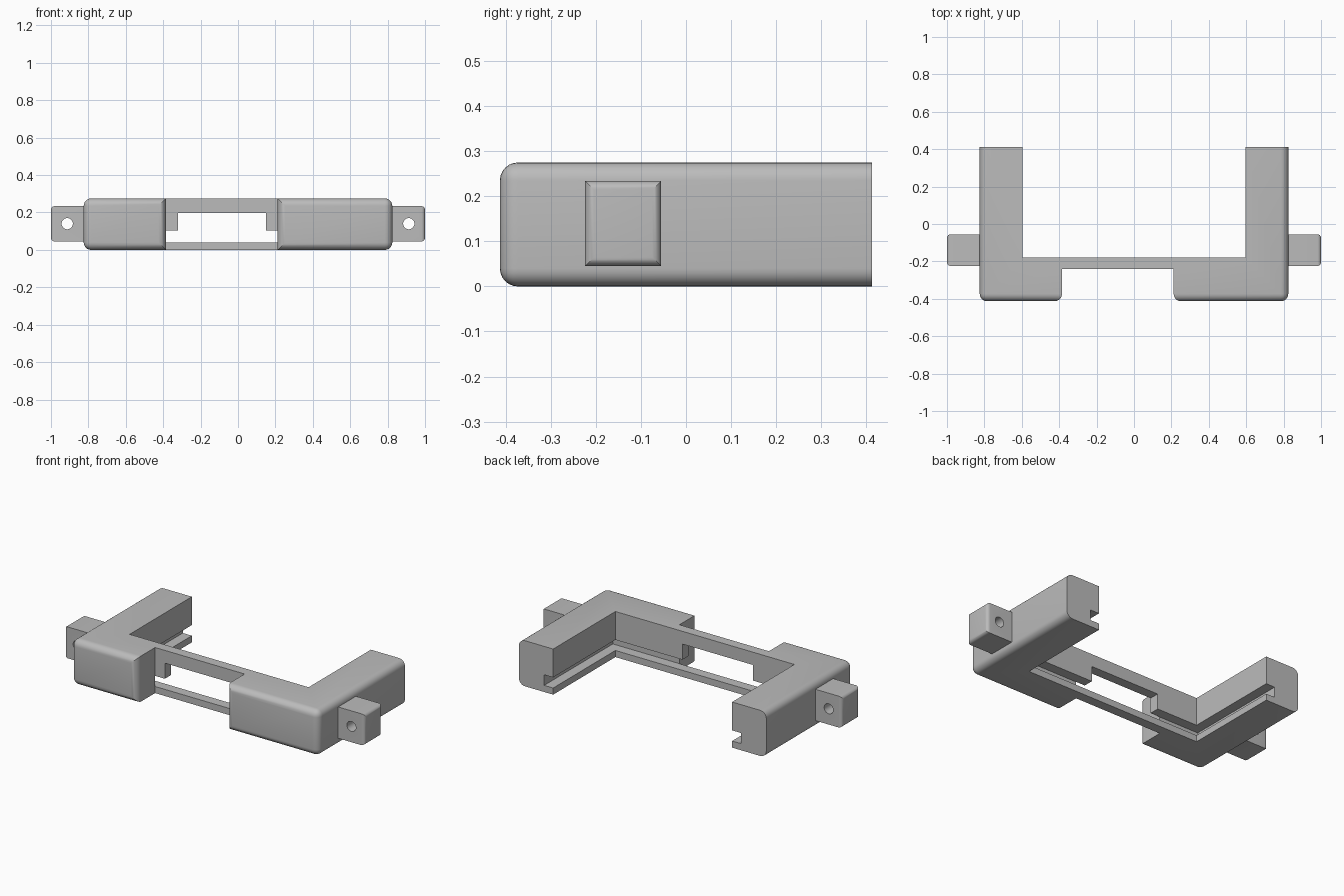
import bpy, bmesh, math
from mathutils import Vector

if "Cube" in bpy.data.objects:
    bpy.data.objects.remove(bpy.data.objects["Cube"])

grey = bpy.data.materials.new("plain_grey")
grey.use_nodes = True
COLOUR = (0.5, 0.5, 0.5, 1)
grey.diffuse_color = COLOUR
grey.node_tree.nodes["Principled BSDF"].inputs["Base Color"].default_value = COLOUR

H, W, FRONT, BACK = 0.275, 0.825, -0.413, 0.413
INNER, BRIDGE_F, BRIDGE_B = 0.597, -0.24, -0.18
GAP_L, GAP_R = -0.385, 0.212


def prism(name, outline, z0, z1, rule=None, radius=0, segments=6):
    """Extrude an outline upwards, then round the edges picked by the rule."""
    bm = bmesh.new()
    face = bm.faces.new([bm.verts.new((x, y, z0)) for x, y in outline])
    ext = bmesh.ops.extrude_face_region(bm, geom=[face])
    top = [v for v in ext["geom"] if isinstance(v, bmesh.types.BMVert)]
    bmesh.ops.translate(bm, verts=top, vec=(0, 0, z1 - z0))
    bmesh.ops.recalc_face_normals(bm, faces=bm.faces)
    if rule:
        edges = [e for e in bm.edges if rule(e.verts[0].co, e.verts[1].co)]
        bmesh.ops.bevel(bm, geom=edges, offset=radius, segments=segments,
                        profile=0.5, affect='EDGES', clamp_overlap=True)
    mesh = bpy.data.meshes.new(name)
    bm.to_mesh(mesh)
    bm.free()
    mesh.materials.append(grey)
    ob = bpy.data.objects.new(name, mesh)
    bpy.context.collection.objects.link(ob)
    return ob


def box(name, x0, x1, y0, y1, z0, z1, **kw):
    return prism(name, [(x0, y0), (x1, y0), (x1, y1), (x0, y1)], z0, z1, **kw)


def cut(ob, cutter):
    """Subtract the cutter for good and discard it."""
    cutter.hide_render = True
    bpy.context.view_layer.objects.active = ob
    mod = ob.modifiers.new("cut", 'BOOLEAN')
    mod.operation, mod.solver, mod.object = 'DIFFERENCE', 'EXACT', cutter
    bpy.ops.object.modifier_apply(modifier=mod.name)
    bpy.data.objects.remove(cutter)


def smooth(ob):
    bpy.ops.object.select_all(action='DESELECT')
    ob.select_set(True)
    bpy.context.view_layer.objects.active = ob
    bpy.ops.object.shade_smooth_by_angle(angle=math.radians(30))


def on_plane(a, b, axis, value):
    return abs(a[axis] - value) < 1e-4 and abs(b[axis] - value) < 1e-4


# U-shaped frame: two arms, two front blocks and a thin bridge
outline = [(-W, FRONT), (GAP_L, FRONT), (GAP_L, BRIDGE_F), (GAP_R, BRIDGE_F),
           (GAP_R, FRONT), (W, FRONT), (W, BACK), (INNER, BACK),
           (INNER, BRIDGE_B), (-INNER, BRIDGE_B), (-INNER, BACK), (-W, BACK)]


def frame_edges(a, b):
    if on_plane(a, b, 1, BACK):
        return False
    return any((on_plane(a, b, 1, FRONT), on_plane(a, b, 0, W), on_plane(a, b, 0, -W)))


frame = prism("frame", outline, 0, H, frame_edges, 0.04)

# Rail groove along the inside, and the window above it in the bridge
groove_x = INNER + 0.06
cut(frame, box("groove_cutter", -groove_x, groove_x, BRIDGE_F - 0.001, 0.6, 0.04, 0.104))
cut(frame, box("window_cutter", -0.32, 0.15, -0.3, -0.1, 0.07, 0.198))
smooth(frame)

# Mounting lugs with a screw hole from front to back
for side, name in ((1, "left_lug"), (-1, "right_lug")):
    x0, x1 = sorted((side * (W - 0.01), side))
    lug = box(name, x0, x1, -0.224, -0.055, 0.045, 0.234,
              rule=lambda a, b: on_plane(a, b, 0, side), radius=0.02)
    bpy.ops.mesh.primitive_cylinder_add(vertices=32, radius=0.03, depth=0.4,
                                        location=(side * 0.913, -0.14, 0.14),
                                        rotation=(math.pi / 2, 0, 0))
    cut(lug, bpy.context.object)
    smooth(lug)
